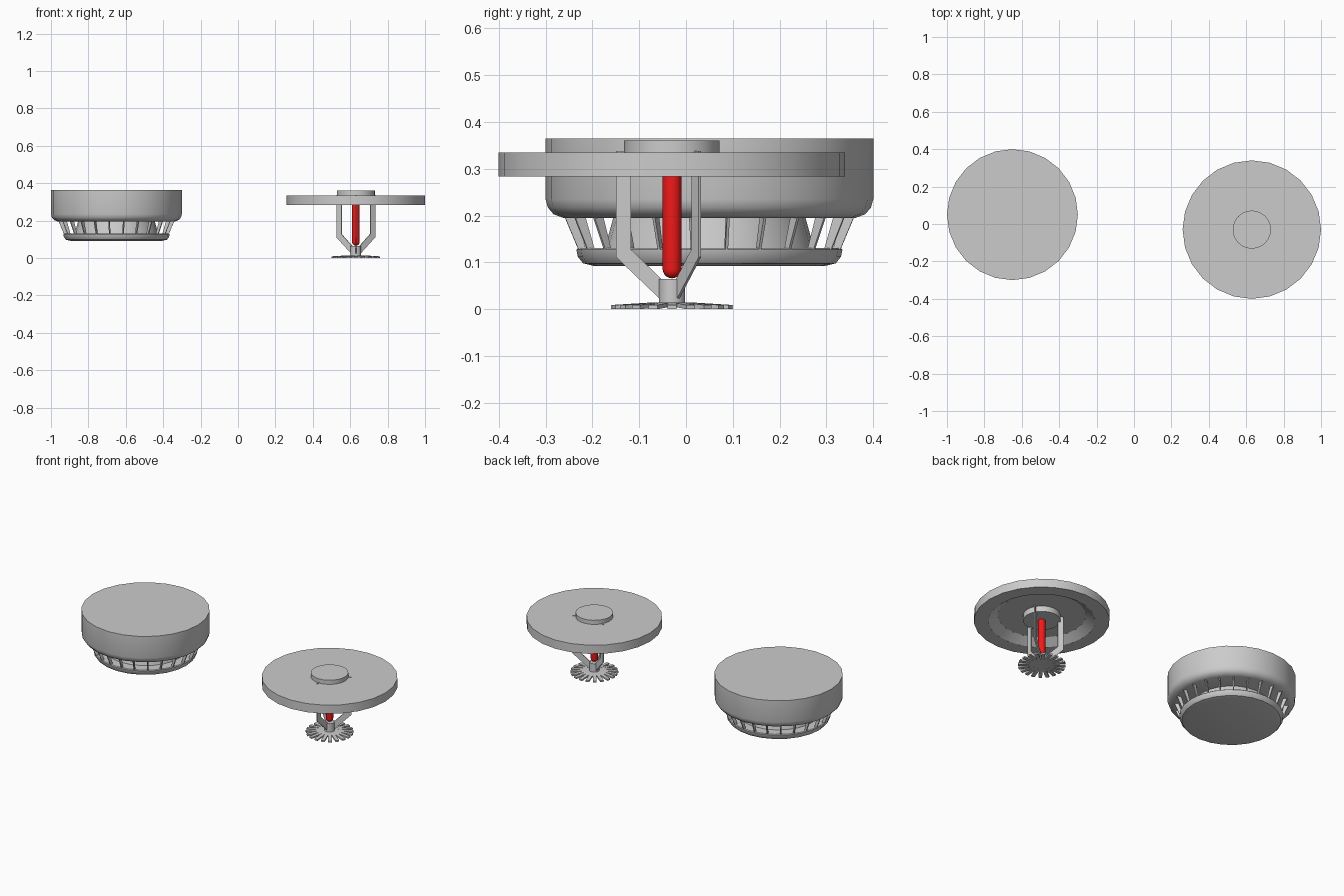
import bpy, bmesh, math

if "Cube" in bpy.data.objects:
    bpy.data.objects.remove(bpy.data.objects["Cube"])

DET = (-0.65, 0.05)    # smoke detector axis
SPR = (0.63, -0.03)    # sprinkler axis


def finish(name, bm, centre, smooth=True, mat=None):
    bmesh.ops.remove_doubles(bm, verts=bm.verts, dist=1e-5)
    bmesh.ops.recalc_face_normals(bm, faces=bm.faces)
    me = bpy.data.meshes.new(name)
    bm.to_mesh(me)
    bm.free()
    ob = bpy.data.objects.new(name, me)
    ob.location = (centre[0], centre[1], 0)
    bpy.context.collection.objects.link(ob)
    if mat:
        me.materials.append(mat)
    if smooth:
        bpy.ops.object.select_all(action='DESELECT')
        ob.select_set(True)
        bpy.context.view_layer.objects.active = ob
        bpy.ops.object.shade_smooth_by_angle(angle=math.radians(35))
    return ob


def lathe(name, profile, centre, sides=24, mat=None):
    """Spin an (r, z) profile around the vertical axis."""
    bm = bmesh.new()
    vs = [bm.verts.new((r, 0, z)) for r, z in profile]
    es = [bm.edges.new(p) for p in zip(vs, vs[1:])]
    bmesh.ops.spin(bm, geom=vs + es, cent=(0, 0, 0), axis=(0, 0, 1),
                   angle=2 * math.pi, steps=sides, use_merge=True)
    return finish(name, bm, centre, True, mat)


def radial_plates(name, outline, thick, count, start, centre):
    """Upright plates with an (r, z) outline, repeated around the axis."""
    bm = bmesh.new()
    for i in range(count):
        a = start + 2 * math.pi * i / count
        c, s = math.cos(a), math.sin(a)
        rows = [[bm.verts.new((r * c - t * s, r * s + t * c, z)) for r, z in outline]
                for t in (-thick / 2, thick / 2)]
        bm.faces.new(rows[0])
        bm.faces.new(rows[1][::-1])
        n = len(outline)
        for j in range(n):
            k = (j + 1) % n
            bm.faces.new((rows[0][j], rows[1][j], rows[1][k], rows[0][k]))
    return finish(name, bm, centre, False)


# Smoke detector: body, vent core, vent fins, bottom cap
lathe("detector_body", [(0, 0.365), (0.35, 0.365), (0.35, 0.235), (0.345, 0.217),
                        (0.333, 0.203), (0.312, 0.195), (0, 0.195)], DET)
lathe("detector_vent_core", [(0, 0.2), (0.204, 0.2), (0.224, 0.128), (0, 0.128)], DET)
radial_plates("detector_vent_fins", [(0.312, 0.198), (0.282, 0.127), (0.266, 0.127), (0.288, 0.198)],
              0.006, 24, math.radians(7.5), DET)
lathe("detector_cap", [(0, 0.131), (0.28, 0.131), (0.284, 0.127), (0.281, 0.112),
                       (0.27, 0.098), (0.245, 0.092), (0, 0.092)], DET)

# Sprinkler ceiling plate with dished underside, and pipe plug
lathe("sprinkler_plate", [(0, 0.335), (0.37, 0.335), (0.37, 0.283), (0.29, 0.283),
                          (0.24, 0.318), (0, 0.318)], SPR)
lathe("sprinkler_plug", [(0, 0.36), (0.102, 0.36), (0.102, 0.284), (0, 0.284)], SPR)

# Three thin frame arms meeting at the hub
radial_plates("sprinkler_arms", [(0.119, 0.338), (0.119, 0.111), (0.026, 0.022), (0.02, 0.062),
                                 (0.088, 0.128), (0.088, 0.338)], 0.006, 3, -math.pi / 2, SPR)
lathe("sprinkler_hub", [(0, 0.064), (0.028, 0.064), (0.028, 0.01), (0, 0.01)], SPR, 16)

# Red glass bulb
red = bpy.data.materials.new("red_glass")
red.diffuse_color = (0.9, 0.01, 0.01, 1)
red.use_nodes = True
red.node_tree.nodes["Principled BSDF"].inputs["Base Color"].default_value = red.diffuse_color
bulb = [(0, 0.29), (0.02, 0.29)]
bulb += [(0.02 * math.cos(t * math.pi / 10), 0.086 - 0.02 * math.sin(t * math.pi / 10)) for t in range(5)]
lathe("sprinkler_bulb", bulb + [(0, 0.066)], SPR, 16, red)

# Deflector: centre disc and ring of drooping teeth
lathe("deflector_disc", [(0, 0.015), (0.066, 0.013), (0.066, 0.005), (0, 0.007)], SPR)
radial_plates("deflector_teeth", [(0.05, 0.014), (0.13, 0.009), (0.13, 0.0), (0.05, 0.005)],
              0.02, 20, 0, SPR)
